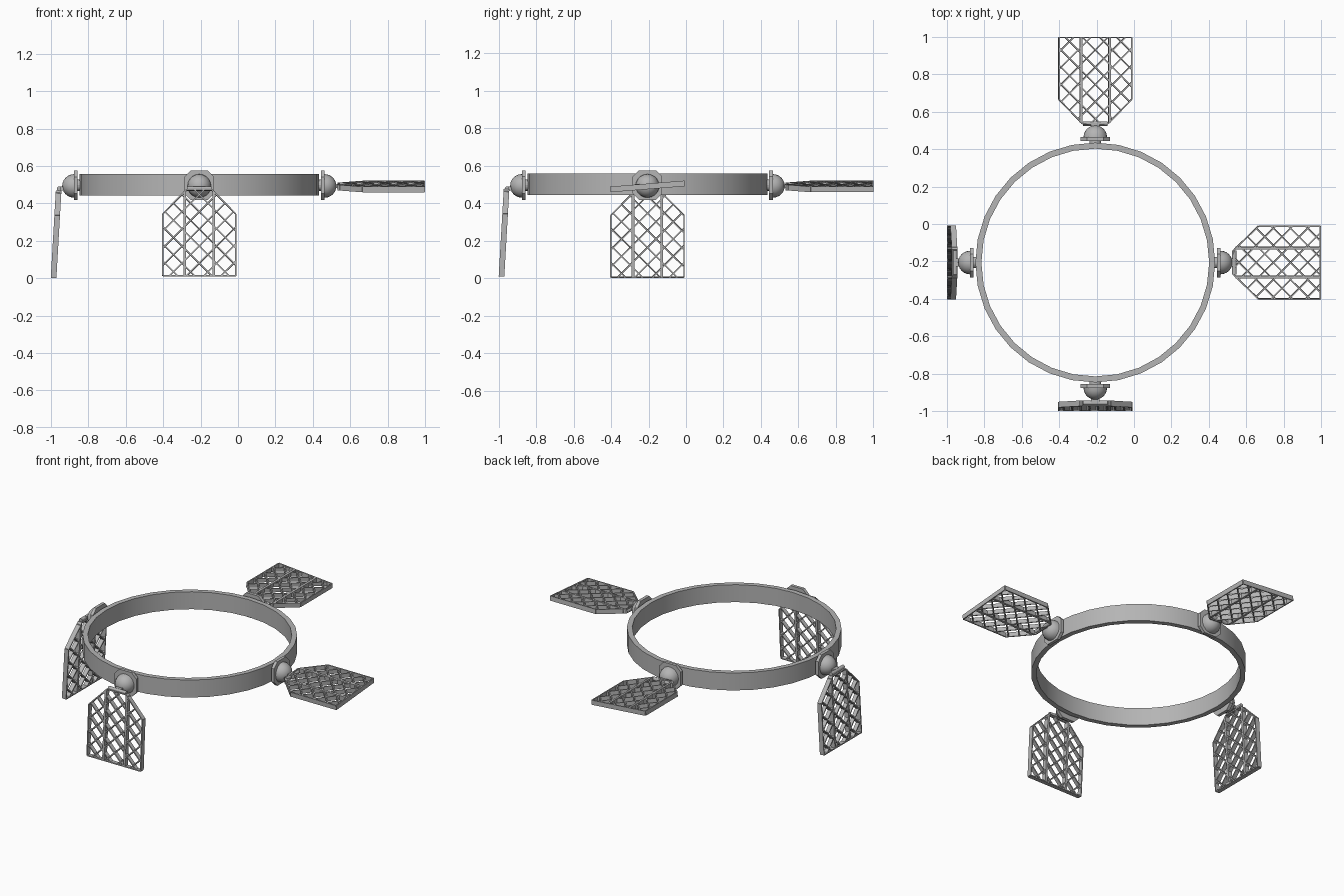
import bpy, bmesh, math
from mathutils import Matrix, Vector

if "Cube" in bpy.data.objects:
    bpy.data.objects.remove(bpy.data.objects["Cube"])

C = (-0.207, -0.206, 0)          # ring centre
grey = bpy.data.materials.new("metal_grey")
grey.diffuse_color = (0.46, 0.46, 0.46, 1)
grey.use_nodes = True
grey.node_tree.nodes["Principled BSDF"].inputs["Base Color"].default_value = grey.diffuse_color
T = Matrix.Translation


def finish(bm, name, matrix, smooth=False):
    bmesh.ops.recalc_face_normals(bm, faces=bm.faces[:])
    me = bpy.data.meshes.new(name)
    bm.to_mesh(me)
    bm.free()
    me.transform(matrix)
    me.materials.append(grey)
    ob = bpy.data.objects.new(name, me)
    bpy.context.collection.objects.link(ob)
    if smooth:
        bpy.ops.object.select_all(action='DESELECT')
        ob.select_set(True)
        bpy.context.view_layer.objects.active = ob
        bpy.ops.object.shade_smooth_by_angle(angle=math.radians(35))
    return ob


def bar(bm, p, q, width, depth):
    """Box running from p to q in the panel plane."""
    p, q = Vector(p), Vector(q)
    d = q - p
    if d.length < 0.004:
        return
    mid = (p + q) / 2
    m = (T((mid.x, mid.y, 0)) @ Matrix.Rotation(math.atan2(d.y, d.x), 4, 'Z')
         @ Matrix.Diagonal((d.length, width, depth, 1)))
    bmesh.ops.create_cube(bm, size=1, matrix=m)


def clip(p, d, poly):
    """Part of the line p + t*d that lies inside a convex ccw outline."""
    lo, hi = -9.0, 9.0
    for i, a in enumerate(poly):
        a, b = Vector(a), Vector(poly[(i + 1) % len(poly)])
        n = Vector((a.y - b.y, b.x - a.x))
        den, num = n.dot(d), n.dot(a - p)
        if abs(den) < 1e-9:
            if num > 0:
                return None
        elif den > 0:
            lo = max(lo, num / den)
        else:
            hi = min(hi, num / den)
    return (p + d * lo, p + d * hi) if hi > lo else None


# Ring band
bm = bmesh.new()
N = 32
loops = []
for r, z in ((0.641, 0.443), (0.641, 0.558), (0.609, 0.558), (0.609, 0.443)):
    loops.append([bm.verts.new((r * math.cos(2 * math.pi * i / N),
                                r * math.sin(2 * math.pi * i / N), z)) for i in range(N)])
for k in range(4):
    a, b = loops[k], loops[(k + 1) % 4]
    for i in range(N):
        j = (i + 1) % N
        bm.faces.new((a[i], a[j], b[j], b[i]))
finish(bm, "ring_band", T(C), True)

# Panel outline: narrow at the hinge, wide at the far end
L, W, HW, SH = 0.465, 0.195, 0.068, 0.134
OUTLINE = [(0.004, -HW), (SH, -W), (L, -W), (L, W), (SH, W), (0.004, HW)]


def panel(name, m):
    # Rim and two long ribs
    bm = bmesh.new()
    for i, p in enumerate(OUTLINE):
        bar(bm, p, OUTLINE[(i + 1) % 6], 0.007, 0.030)
    for s in (-1, 1):
        bar(bm, (0.012, s * 0.077), (L, s * 0.077), 0.014, 0.030)
    finish(bm, name + "_frame", m)
    # Diagonal lattice
    bm = bmesh.new()
    for s in (-1, 1):
        for k in range(-8, 12):
            seg = clip(Vector((k * 0.092 + 0.03, 0)), Vector((1, s)).normalized(), OUTLINE)
            if seg:
                bar(bm, seg[0], seg[1], 0.007, 0.027 + 0.001 * s)
    finish(bm, name + "_lattice", m)


def joint(name, m, hanging):
    # Slim neck to the ring and chamfered mounting plate
    bm = bmesh.new()
    bmesh.ops.create_cone(bm, cap_ends=True, segments=16, radius1=0.03, radius2=0.03, depth=0.025,
                          matrix=T((0.644, 0, 0.497)) @ Matrix.Rotation(math.pi / 2, 4, 'Y'))
    a, b = 0.079, 0.045
    pts = [(a, b), (b, a), (-b, a), (-a, b), (-a, -b), (-b, -a), (b, -a), (a, -b)]
    f = bm.faces.new([bm.verts.new((0.650, y, 0.497 + z)) for y, z in pts])
    ex = bmesh.ops.extrude_face_region(bm, geom=[f], use_keep_orig=True)
    bmesh.ops.translate(bm, vec=(0.020, 0, 0),
                        verts=[v for v in ex["geom"] if isinstance(v, bmesh.types.BMVert)])
    finish(bm, name + "_plate", m)
    # Dome
    bm = bmesh.new()
    bmesh.ops.create_uvsphere(bm, u_segments=20, v_segments=12, radius=0.063)
    bmesh.ops.delete(bm, geom=[v for v in bm.verts if v.co.z < -0.001], context='VERTS')
    bmesh.ops.holes_fill(bm, edges=bm.edges[:])
    finish(bm, name + "_dome", m @ T((0.670, 0, 0.493)) @ Matrix.Rotation(math.pi / 2, 4, 'Y'), True)
    # Hinge rod and stem
    hx, hz = (0.750, 0.478) if hanging else (0.743, 0.49)
    bm = bmesh.new()
    bmesh.ops.create_cone(bm, cap_ends=True, segments=12, radius1=0.012, radius2=0.012, depth=0.13,
                          matrix=T((hx, 0, hz)) @ Matrix.Rotation(math.pi / 2, 4, 'X'))
    bmesh.ops.create_cube(bm, size=1, matrix=T((hx - 0.02, 0, hz + 0.002))
                          @ Matrix.Diagonal((0.04, 0.045, 0.022, 1)))
    finish(bm, name + "_hinge", m)


# Four arms: right and back lie flat with a slight twist, left and front hang down
for name, deg, hanging in (("right", 0, False), ("back", 90, False),
                           ("left", 180, True), ("front", 270, True)):
    m = T(C) @ Matrix.Rotation(math.radians(deg), 4, 'Z')
    joint(name, m, hanging)
    if hanging:
        drop = 0.469 if name == "left" else 0.477
        local = T((0.752, 0, drop)) @ Matrix.Rotation(math.radians(86.7), 4, 'Y')
    else:
        local = T((0.738, 0, 0.49)) @ Matrix.Rotation(math.radians(4.6), 4, 'X')
    panel(name + "_panel", m @ local)
